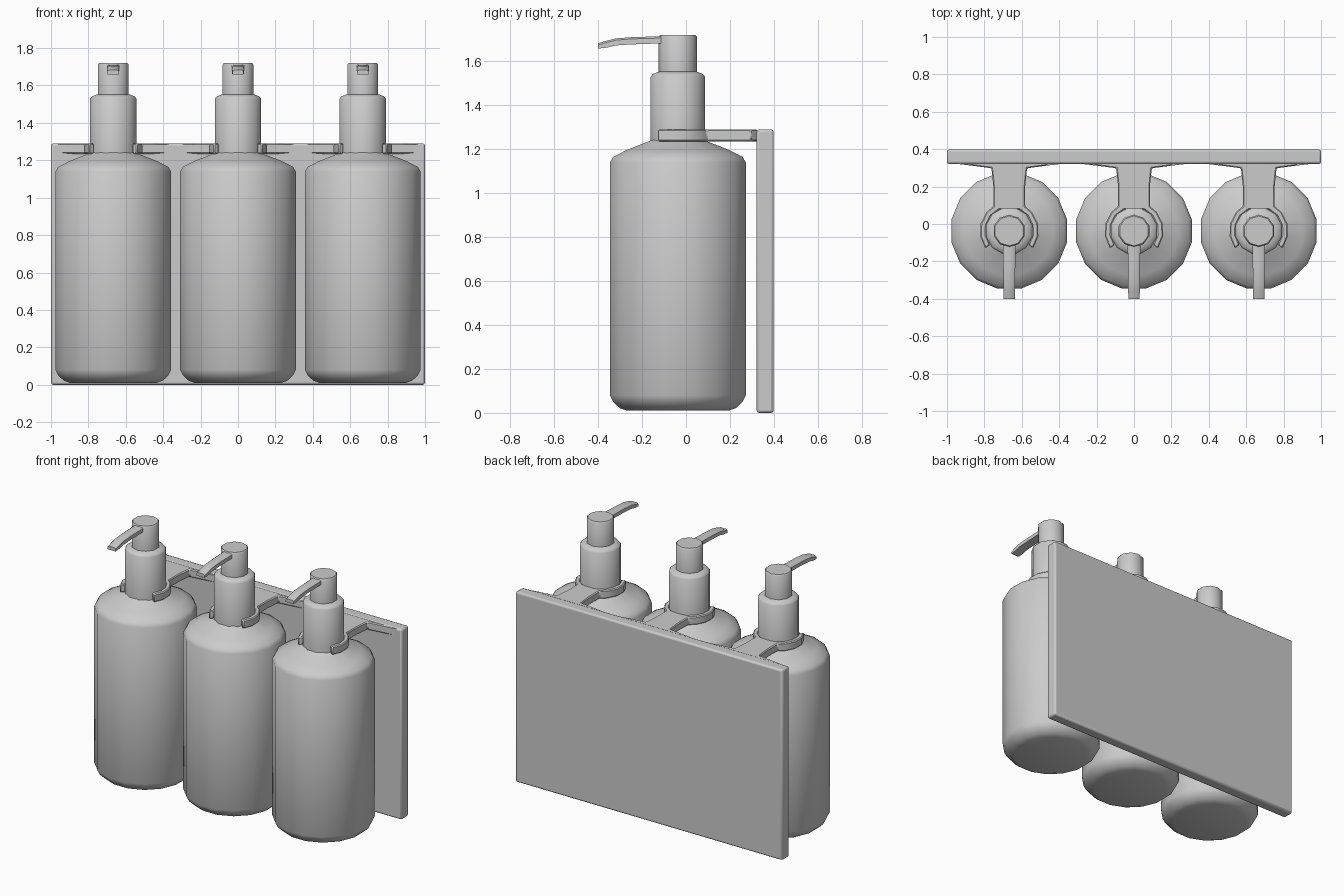
import bpy, bmesh, math

cube = bpy.data.objects.get("Cube")
if cube:
    bpy.data.objects.remove(cube, do_unlink=True)

grey = bpy.data.materials.new("plain grey")
grey.use_nodes = True
colour = (0.6, 0.6, 0.6, 1)
grey.diffuse_color = colour
grey.node_tree.nodes["Principled BSDF"].inputs["Base Color"].default_value = colour

BOTTLE_Y = -0.037


def finish(name, bm, location=(0, 0, 0), angle=40):
    bmesh.ops.recalc_face_normals(bm, faces=bm.faces)
    mesh = bpy.data.meshes.new(name)
    bm.to_mesh(mesh)
    bm.free()
    mesh.materials.append(grey)
    obj = bpy.data.objects.new(name, mesh)
    obj.location = location
    bpy.context.collection.objects.link(obj)
    bpy.ops.object.select_all(action='DESELECT')
    obj.select_set(True)
    bpy.context.view_layer.objects.active = obj
    bpy.ops.object.shade_smooth_by_angle(angle=math.radians(angle))
    return obj


def loft(name, rings, location, angle=40):
    """Skin a list of equal-length point rings and cap both ends."""
    bm = bmesh.new()
    loops = [[bm.verts.new(p) for p in ring] for ring in rings]
    for a, b in zip(loops, loops[1:]):
        for i in range(len(a)):
            j = (i + 1) % len(a)
            bm.faces.new((a[i], a[j], b[j], b[i]))
    bm.faces.new(loops[0])
    bm.faces.new(loops[-1])
    return finish(name, bm, location, angle)


def turned(name, profile, sides, location, angle=40):
    """Lathe (radius, height) pairs around z."""
    turns = [2 * math.pi * (i + 0.5) / sides for i in range(sides)]
    rings = [[(r * math.cos(t), r * math.sin(t), z) for t in turns] for r, z in profile]
    return loft(name, rings, location, angle)


def bevel(obj, width, segments=2):
    mod = obj.modifiers.new("soft edges", 'BEVEL')
    mod.width = width
    mod.segments = segments


# Wall plate
bm = bmesh.new()
bmesh.ops.create_cube(bm, size=1)
bmesh.ops.scale(bm, vec=(2, 0.078, 1.29), verts=bm.verts)
plate = finish("wall_plate", bm, (0, 0.36, 0.645))
bevel(plate, 0.012)

# Holder outline, right half: flared root, waist, then the open ring
root = [(0.32, 0.326), (0.2, 0.312), (0.095, 0.298), (0.085, 0.2), (0.085, 0.095)]
arc = [math.radians(a) for a in (40, 15, -10, -36)]
outer = [(0.158 * math.cos(a), BOTTLE_Y + 0.158 * math.sin(a)) for a in arc]
inner = [(0.126 * math.cos(a), BOTTLE_Y + 0.126 * math.sin(a))
         for a in map(math.radians, (-36, -10, 15, 40, 65))]
half = root + outer + inner
outline = half + [(-x, y) for x, y in reversed(half)]

# Bottle and pump profiles
body = [(0.235, 0.01), (0.27, 0.022), (0.3, 0.05), (0.315, 0.08), (0.315, 1.14),
        (0.3, 1.165), (0.24, 1.195), (0.13, 1.238), (0.12, 1.245)]
collar = [(0.128, 1.23), (0.128, 1.53), (0.118, 1.542), (0.088, 1.553)]
head = [(0.087, 1.545), (0.087, 1.71), (0.08, 1.72)]
# Spout sections: y, top, bottom, half width
spout = [(-0.06, 1.715, 1.683, 0.035), (-0.24, 1.71, 1.677, 0.032),
         (-0.32, 1.704, 1.672, 0.032), (-0.36, 1.694, 1.662, 0.031),
         (-0.4, 1.682, 1.658, 0.03)]

for side, x in (("right", -0.667), ("middle", 0), ("left", 0.667)):
    place = (x, BOTTLE_Y, 0)
    turned(side + "_bottle", body, 16, place)
    turned(side + "_pump_collar", collar, 12, place)
    turned(side + "_pump_head", head, 10, place)
    rings = [[(-w, y, lo), (w, y, lo), (w, y, hi - 0.008), (w * 0.7, y, hi),
              (-w * 0.7, y, hi), (-w, y, hi - 0.008)] for y, hi, lo, w in spout]
    loft(side + "_spout", rings, (x, 0, 0))
    holder = loft(side + "_holder", [[(px, py, z) for px, py in outline]
                                     for z in (1.235, 1.29)], (x, 0, 0))
    bevel(holder, 0.006, 1)
